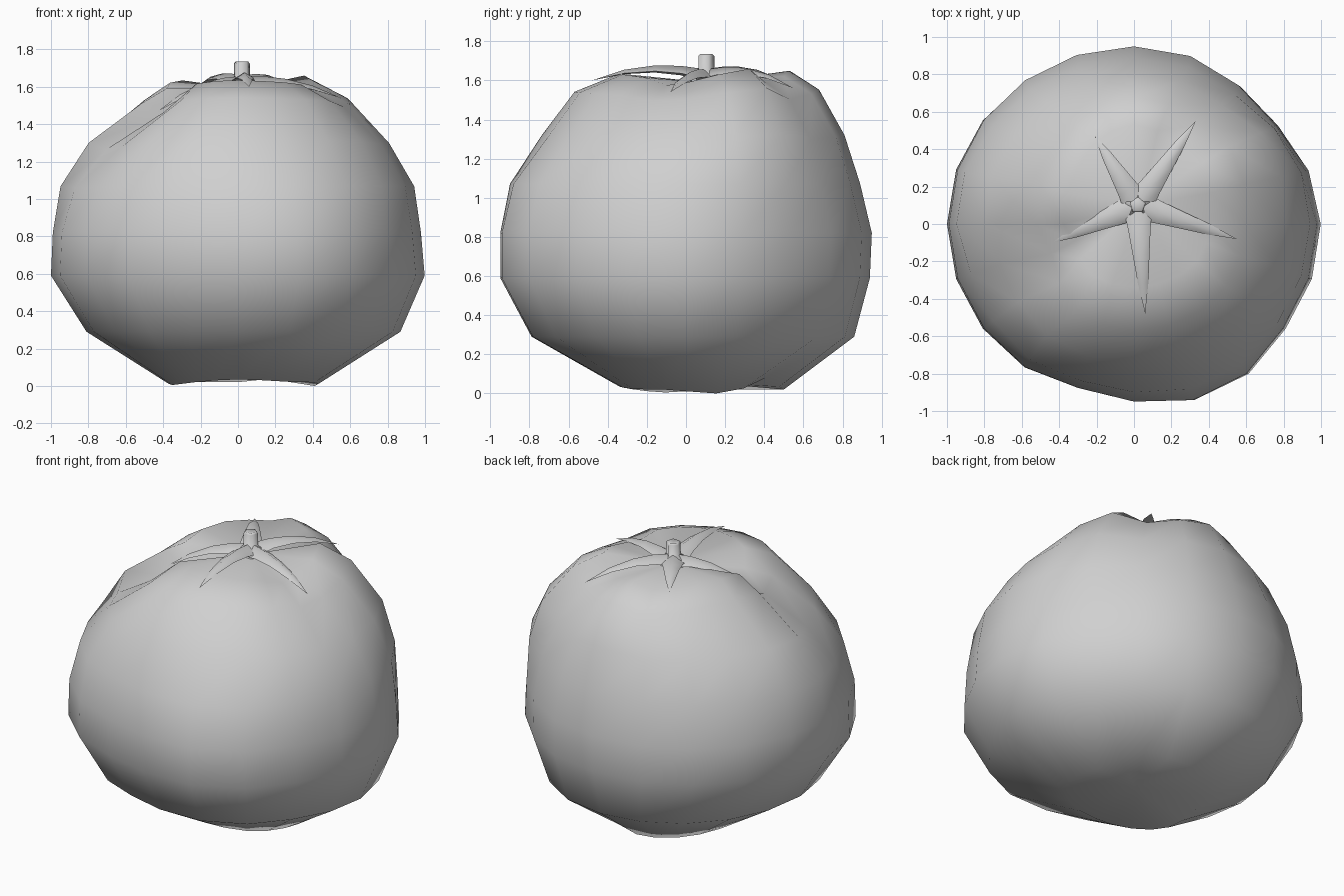
import bpy, bmesh
from math import sin, cos, pi, radians, exp
from mathutils import Vector

if "Cube" in bpy.data.objects:
    bpy.data.objects.remove(bpy.data.objects["Cube"], do_unlink=True)

grey = bpy.data.materials.new("light grey")
grey.use_nodes = True
grey.diffuse_color = (0.63, 0.63, 0.63, 1)
grey.node_tree.nodes["Principled BSDF"].inputs["Base Color"].default_value = (0.63, 0.63, 0.63, 1)


def finish(bm, name, angle):
    bmesh.ops.recalc_face_normals(bm, faces=bm.faces[:])
    mesh = bpy.data.meshes.new(name)
    bm.to_mesh(mesh)
    bm.free()
    obj = bpy.data.objects.new(name, mesh)
    bpy.context.collection.objects.link(obj)
    mesh.materials.append(grey)
    bpy.ops.object.select_all(action="DESELECT")
    obj.select_set(True)
    bpy.context.view_layer.objects.active = obj
    bpy.ops.object.shade_smooth_by_angle(angle=radians(angle))


def skin(bm, rings, tip, start=None):
    """Join rings of points with quads, closing the ends on single points."""
    loops = [[bm.verts.new(p) for p in ring] for ring in rings]
    n = len(loops[0])
    for a, b in zip(loops, loops[1:]):
        for i in range(n):
            bm.faces.new((a[i], a[(i + 1) % n], b[(i + 1) % n], b[i]))
    for loop, point in ((loops[0], start), (loops[-1], tip)):
        if point is not None:
            v = bm.verts.new(point)
            for i in range(n):
                bm.faces.new((loop[i], loop[(i + 1) % n], v))


def bumps(deg, table):
    """Sum of smooth bumps given as direction, strength and width in degrees."""
    return sum(s * exp(-(((deg - d + 180) % 360 - 180) / w) ** 2) for d, s, w in table)


# Fruit body: height, then reach to right, left, front and back
levels = [
    (0.02, 0.37, 0.43, 0.34, 0.50),
    (0.29, 0.81, 0.87, 0.79, 0.86),
    (0.59, 1.00, 1.00, 0.95, 0.94),
    (0.82, 0.99, 0.98, 0.95, 0.95),
    (1.07, 0.95, 0.95, 0.90, 0.89),
    (1.31, 0.80, 0.82, 0.74, 0.81),
    (1.53, 0.52, 0.61, 0.57, 0.68),
    (1.62, 0.38, 0.42, 0.34, 0.53),
]
# Lobes and grooves: how far they push outward, and how much they lift
shoulder_push = [(35, 0.04, 18), (58, -0.07, 10), (145, -0.03, 18),
                 (172, 0.04, 12), (202, -0.13, 18), (348, -0.04, 18)]
shoulder_lift = [(35, 0.04, 16), (58, -0.05, 10), (88, 0.03, 14), (115, -0.02, 12),
                 (140, 0.015, 15), (203, -0.14, 18), (270, 0.015, 30), (348, -0.05, 18)]
waist_push = [(40, -0.05, 22), (252, -0.03, 12), (297, 0.06, 15)]
base_lift = [(18, -0.02, 20), (54, 0.06, 15), (198, -0.015, 25), (270, 0.015, 30)]

SIDES = 20
rings = []
for z, right, left, front, back in levels:
    shoulder = max(0, (z - 0.85) / 0.77)
    ring = []
    for i in range(SIDES):
        deg = 360 * i / SIDES
        c, s = cos(radians(deg)), sin(radians(deg))
        k = 1 + bumps(deg, shoulder_push) * shoulder
        dz = bumps(deg, shoulder_lift) * shoulder ** 2
        if z < 0.1:
            dz = bumps(deg, base_lift)
        elif z < 1.2:
            k += bumps(deg, waist_push) * (1 - shoulder)
        ring.append((c * (left if c > 0 else right) * k,
                     s * (back if s > 0 else front) * k, z + dz))
    rings.append(ring)
bm = bmesh.new()
skin(bm, rings, (0.03, 0.1, 1.59), start=(0.03, 0.05, 0.06))
finish(bm, "fruit_body", 75)

# Stem
centre = Vector((0.02, 0.1, 0))
bm = bmesh.new()
stem = []
for z, r in ((1.58, 0.10), (1.63, 0.075), (1.65, 0.045), (1.725, 0.045), (1.735, 0.035)):
    stem.append([centre + Vector((r * cos(2 * pi * i / 5 + 0.3), r * sin(2 * pi * i / 5 + 0.3), z))
                 for i in range(5)])
skin(bm, stem, centre + Vector((0, 0, 1.725)))
finish(bm, "stem", 80)

# Five pointed sepals: tip position and height of the arch
sepals = [((0.33, 0.55, 1.56), 0.20), ((-0.21, 0.47, 1.61), 0.14), ((-0.44, -0.10, 1.46), 0.20),
          ((0.06, -0.48, 1.60), 0.18), ((0.55, -0.08, 1.54), 0.15)]
for n, (tip, arch) in enumerate(sepals):
    root = centre + Vector((0, 0, 1.625))
    run = Vector(tip) - root
    side = Vector((-run.y, run.x, 0)).normalized()
    sections = []
    for t, half in ((0.0, 0.08), (0.22, 0.06), (0.45, 0.045), (0.72, 0.028)):
        mid = root + run * t + Vector((0, 0, arch * t * (1 - t)))
        up = Vector((0, 0, half * 0.4))
        sections.append([mid + side * half - up * 0.6, mid + up,
                         mid - side * half - up * 0.6, mid - up])
    bm = bmesh.new()
    skin(bm, sections, tip)
    finish(bm, f"sepal_{n + 1}", 120)
